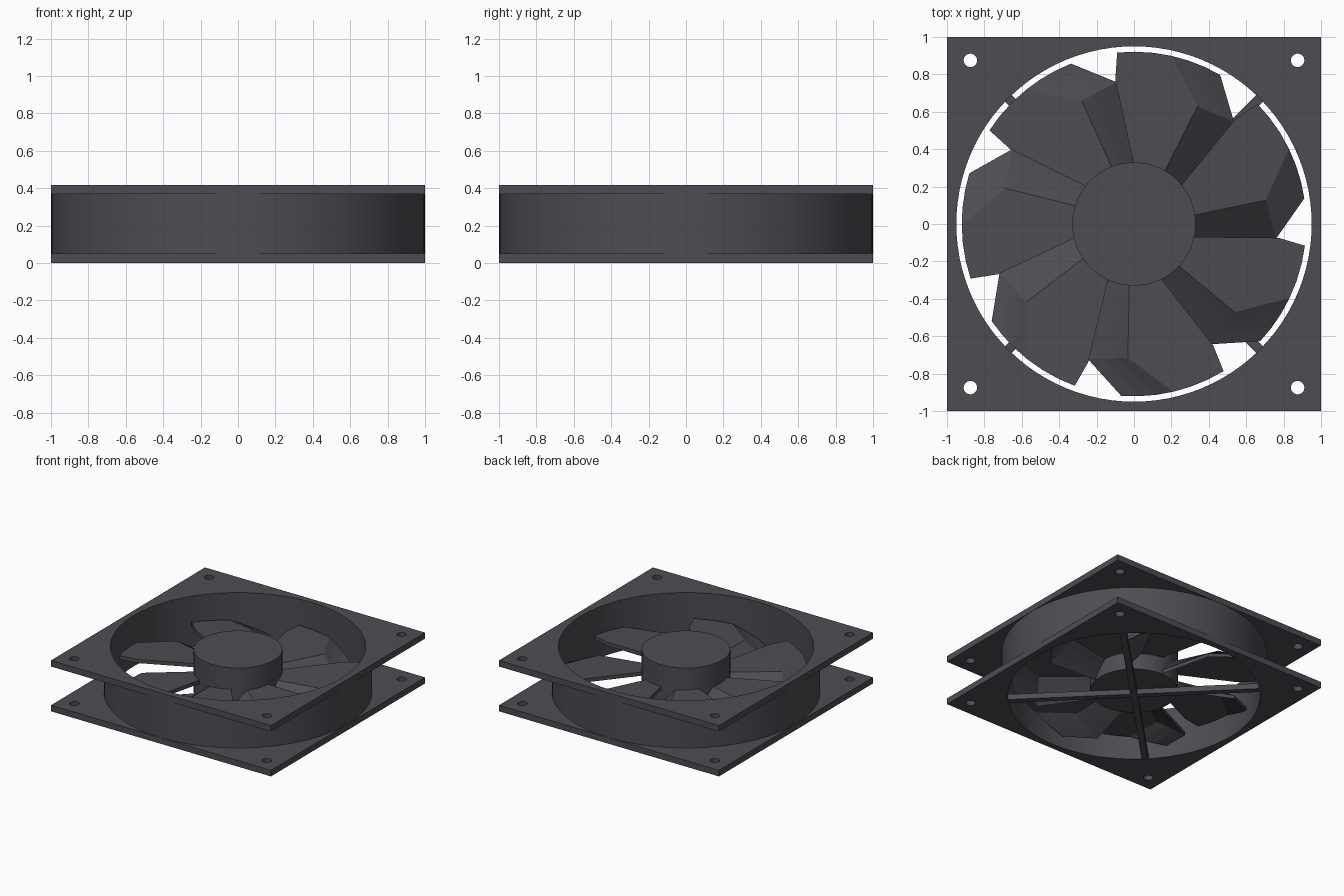
import bpy, bmesh
from math import sin, cos, pi, radians
from mathutils import Vector, Matrix

old = bpy.data.objects.get("Cube")
if old:
    bpy.data.objects.remove(old, do_unlink=True)

COLOUR = (0.073, 0.073, 0.086, 1)
plastic = bpy.data.materials.new("dark grey plastic")
plastic.use_nodes = True
plastic.diffuse_color = COLOUR
shader = plastic.node_tree.nodes["Principled BSDF"]
shader.inputs["Base Color"].default_value = COLOUR
shader.inputs["Roughness"].default_value = 0.6


def finish(bm, name, smooth=True):
    bmesh.ops.recalc_face_normals(bm, faces=bm.faces)
    mesh = bpy.data.meshes.new(name)
    bm.to_mesh(mesh)
    bm.free()
    mesh.materials.append(plastic)
    obj = bpy.data.objects.new(name, mesh)
    bpy.context.collection.objects.link(obj)
    if smooth:
        bpy.ops.object.select_all(action='DESELECT')
        obj.select_set(True)
        bpy.context.view_layer.objects.active = obj
        bpy.ops.object.shade_smooth_by_angle(angle=radians(30))
    return obj


def extrude_z(bm, height):
    ext = bmesh.ops.extrude_face_region(bm, geom=bm.faces[:], use_keep_orig=True)
    moved = [g for g in ext["geom"] if isinstance(g, bmesh.types.BMVert)]
    bmesh.ops.translate(bm, verts=moved, vec=(0, 0, height))


def circle(r, n=96, cx=0, cy=0):
    return [(cx + r * cos(2 * pi * i / n), cy + r * sin(2 * pi * i / n)) for i in range(n)]


def rectangle(w, h):
    return [(-w, -h), (w, -h), (w, h), (-w, h)]


def prism(name, loops, z0, z1):
    """Extrude an outline (first loop) with holes (other loops) from z0 to z1."""
    bm = bmesh.new()
    for loop in loops:
        verts = [bm.verts.new((x, y, z0)) for x, y in loop]
        for a, b in zip(verts, verts[1:] + verts[:1]):
            bm.edges.new((a, b))
    bmesh.ops.triangle_fill(bm, use_beauty=True, use_dissolve=False, edges=bm.edges[:],
                            normal=(0, 0, 1))
    extrude_z(bm, z1 - z0)
    return finish(bm, name)


# Frame: two square flanges with screw holes, joined by a round duct
HEIGHT, FLANGE, BORE = 0.418, 0.05, 0.95
screw_holes = [circle(0.036, 24, x, y) for x in (-0.875, 0.875) for y in (-0.875, 0.875)]
flange_loops = [rectangle(1, 1), circle(BORE)] + screw_holes
prism("bottom_flange", flange_loops, 0, FLANGE)
prism("top_flange", flange_loops, HEIGHT - FLANGE, HEIGHT)
prism("duct", [circle(0.999), circle(BORE)], FLANGE, HEIGHT - FLANGE)

# Diagonal support struts under the hub
for name, angle in (("strut_a", 45), ("strut_b", 135)):
    strut = prism(name, [rectangle(0.965, 0.025)], 0.002, 0.048)
    strut.rotation_euler.z = radians(angle)

# Hub
prism("hub", [circle(0.33, 64)], 0.045, 0.395)

# Blades: each section runs leading edge, fold, trailing edge
SECTIONS = [
    [(0.00, 0.31, 0.22), (0.155, 0.265, 0.21), (0.245, 0.195, 0.08)],
    [(-0.10, 0.77, 0.22), (0.34, 0.63, 0.207), (0.535, 0.545, 0.07)],
    [(-0.09, 0.915, 0.22), (0.20, 0.897, 0.207), (0.46, 0.797, 0.11)],
]
STEPS, THICKNESS, TIP_RADIUS = 3, 0.03, 0.921


def section_points(section, is_tip):
    lead, fold, trail = (Vector(p) for p in section)
    points = [lead.lerp(fold, i / STEPS) for i in range(STEPS)]
    points += [fold.lerp(trail, i / STEPS) for i in range(STEPS + 1)]
    if is_tip:                             # tip follows the bore
        for p in points:
            p.xy = p.xy.normalized() * TIP_RADIUS
    return points


def blade(name, angle):
    bm = bmesh.new()
    rows = [[bm.verts.new(p) for p in section_points(s, s is SECTIONS[-1])] for s in SECTIONS]
    for r0, r1 in zip(rows, rows[1:]):
        for i in range(len(r0) - 1):
            bm.faces.new((r0[i], r0[i + 1], r1[i + 1], r1[i]))
    extrude_z(bm, -THICKNESS)
    bmesh.ops.rotate(bm, verts=bm.verts, matrix=Matrix.Rotation(angle, 3, 'Z'))
    finish(bm, name, smooth=False)


for n in range(7):
    blade(f"blade_{n + 1}", 2 * pi * n / 7)
